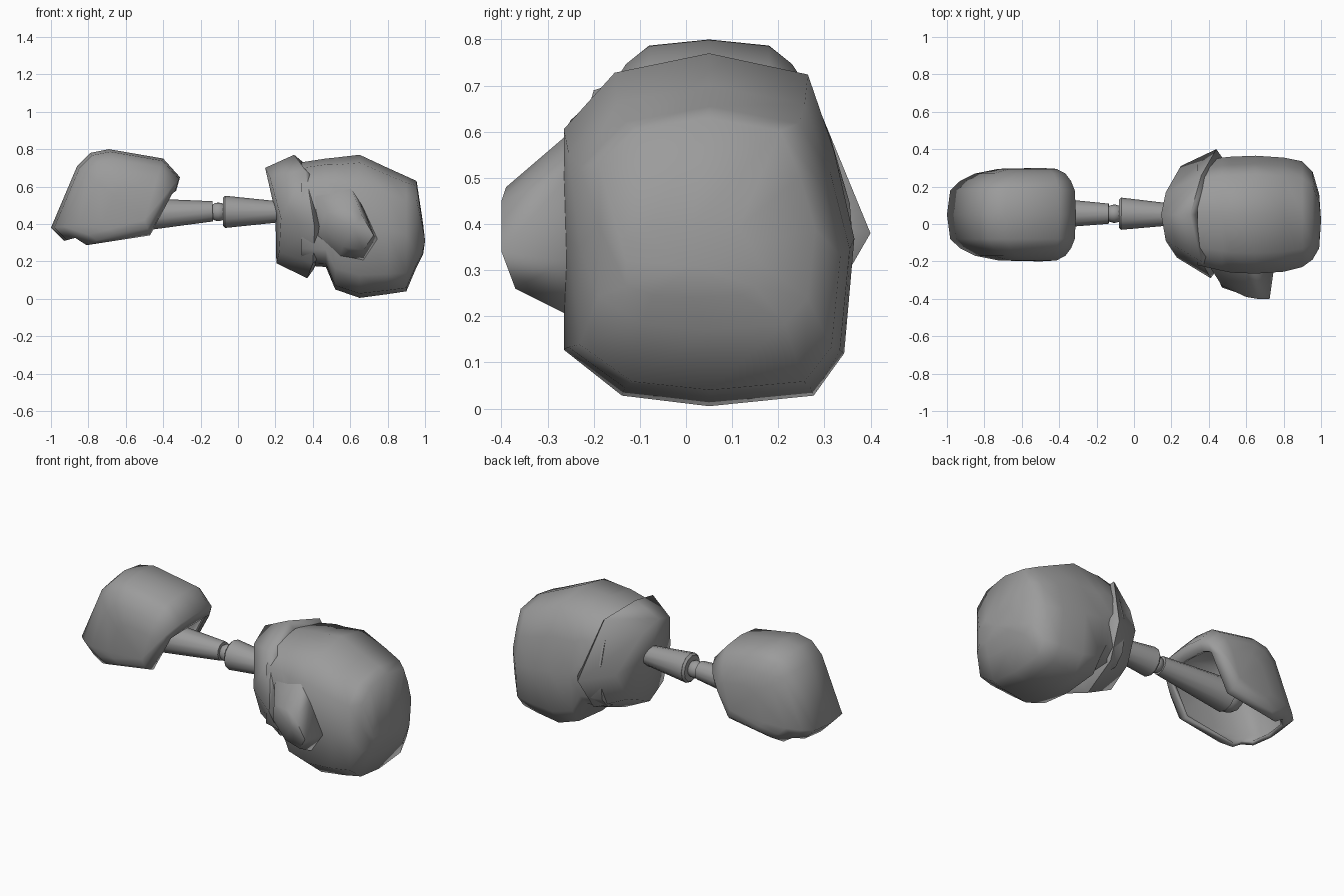
import bpy, bmesh, math
from mathutils import Vector

default = bpy.data.objects.get("Cube")
if default:
    bpy.data.objects.remove(default, do_unlink=True)

MID = 0.05  # depth centre shared by the arm parts

grey = bpy.data.materials.new("plain grey")
grey.use_nodes = True
colour = (0.33, 0.33, 0.33, 1)
grey.diffuse_color = colour
grey.node_tree.nodes["Principled BSDF"].inputs["Base Color"].default_value = colour


def finish(name, bm, angle=75):
    """Turn a bmesh into a smooth-shaded object with the shared material."""
    mesh = bpy.data.meshes.new(name)
    bm.to_mesh(mesh)
    bm.free()
    mesh.materials.append(grey)
    obj = bpy.data.objects.new(name, mesh)
    bpy.context.collection.objects.link(obj)
    bpy.ops.object.select_all(action='DESELECT')
    obj.select_set(True)
    bpy.context.view_layer.objects.active = obj
    bpy.ops.object.shade_smooth_by_angle(angle=math.radians(angle))
    return obj


def loft(rings, start, end, skip=None):
    """Bridge equal rings, close both ends with fans, drop faces chosen by skip(row, edge)."""
    bm = bmesh.new()
    rows = [[bm.verts.new(p) for p in ring] for ring in rings]
    count = len(rows[0])
    dropped = []
    for r in range(len(rows) - 1):
        for i in range(count):
            j = (i + 1) % count
            face = bm.faces.new((rows[r][i], rows[r][j], rows[r + 1][j], rows[r + 1][i]))
            if skip and skip(r, i):
                dropped.append(face)
    for row, tip in ((rows[0], start), (rows[-1], end)):
        centre = bm.verts.new(tip)
        for i in range(count):
            bm.faces.new((row[i], row[(i + 1) % count], centre))
    bmesh.ops.recalc_face_normals(bm, faces=bm.faces)
    if dropped:
        bmesh.ops.delete(bm, geom=dropped, context='FACES')
    return bm


def rod(name, a, b, radius_a, radius_b):
    """Tapered limb segment between two points."""
    a, b = Vector(a), Vector(b)
    bm = bmesh.new()
    bmesh.ops.create_cone(bm, cap_ends=True, segments=12, radius1=radius_a,
                          radius2=radius_b, depth=(b - a).length)
    turn = (b - a).to_track_quat('Z', 'Y')
    for v in bm.verts:
        v.co = turn @ v.co + (a + b) / 2
    finish(name, bm, 40)


def ball(name, at, radius):
    bm = bmesh.new()
    bmesh.ops.create_uvsphere(bm, u_segments=12, v_segments=8, radius=radius)
    bmesh.ops.translate(bm, verts=bm.verts, vec=at)
    finish(name, bm)


# Shoulder pad: outline swept across y, shrinking to both sides, open below
pad_outline = [(-1, .38), (-.86, .71), (-.79, .78), (-.69, .80), (-.40, .75),
               (-.31, .65), (-.33, .58), (-.465, .326), (-.86, .265), (-.93, .31)]
pad_levels = [(.13, .965), (.18, .86), (.22, .7), (.245, .45)]
pad_x, pad_z = -.50, .42
pad_steps = [(-h, s) for h, s in reversed(pad_levels)] + [(0, 1)] + pad_levels
pad_rings = [[(pad_x + (x - pad_x) * s, MID + h, pad_z + (z - pad_z) * s)
              for x, z in pad_outline] for h, s in pad_steps]
pad = finish("shoulder_pad", loft(pad_rings, (pad_x, MID - .25, pad_z), (pad_x, MID + .25, pad_z),
             lambda row, edge: 2 <= row <= 5 and edge in (6, 7, 8)))
shell = pad.modifiers.new("thickness", 'SOLIDIFY')
shell.thickness = .025
shell.offset = -1

# Arm segments and joints
ball("shoulder_joint", (-.62, .06, .445), .085)
rod("upper_arm", (-.6, .06, .447), (-.135, .055, .468), .095, .054)
ball("elbow_joint", (-.105, .055, .465), .05)
rod("forearm_collar", (-.08, .055, .465), (-.068, .055, .465), .075, .086)
rod("forearm", (-.068, .055, .465), (.26, .05, .465), .086, .052)

# Glove cuff: flared cap with a pointed rim and a lip turned inward
cuff_end = [(.145, .05, .70), (.17, .17, .65), (.25, .31, .43), (.23, .22, .26),
            (.205, .05, .19), (.22, -.10, .25), (.23, -.18, .43), (.17, -.09, .65)]
cuff_rim = [(.30, .05, .77), (.36, .26, .72), (.44, .40, .38), (.41, .29, .19),
            (.37, .05, .11), (.40, -.17, .19), (.41, -.29, .38), (.36, -.20, .69)]
cuff_lip = [(x + .03, MID + (y - MID) * .88, .45 + (z - .45) * .88) for x, y, z in cuff_rim]
finish("glove_cuff", loft([cuff_end, cuff_rim, cuff_lip], (.2, .05, .46), (.42, .05, .45)))

# Glove fist: one boxy section fitted to (x, front, back, bottom, top) stations
section = [(0, 1), (-.65, .89), (-1, .57), (-1, 0), (-1, -.68), (-.6, -.94),
           (0, -1), (.72, -.94), (.93, -.7), (1, -.05), (.86, .45), (.68, .88)]
stations = [(.34, -.22, .33, .18, .73), (.47, -.25, .355, .17, .75),
            (.52, -.26, .36, .05, .755), (.65, -.265, .365, .005, .77),
            (.80, -.255, .355, .025, .70), (.90, -.23, .335, .04, .655),
            (.955, -.19, .28, .17, .63), (.99, -.13, .16, .24, .40)]
fist_rings = [[(x, (front + back + u * (back - front)) / 2, (low + top + w * (top - low)) / 2)
               for u, w in section] for x, front, back, low, top in stations]
finish("glove_fist", loft(fist_rings, (.34, .05, .45), (1, .02, .31)))

# Glove thumb: wedge lying across the front of the fist
thumb_root = [(.40, -.22, .56), (.60, -.25, .60), (.66, -.25, .51), (.745, -.26, .32),
              (.67, -.25, .2), (.54, -.24, .22), (.42, -.22, .33)]
thumb_front = [(.47, -.33, .46), (.60, -.39, .48), (.66, -.40, .45), (.725, -.40, .34),
               (.67, -.37, .26), (.56, -.355, .28), (.47, -.34, .37)]
finish("glove_thumb", loft([thumb_root, thumb_front], (.58, -.15, .4), (.62, -.39, .38)))
